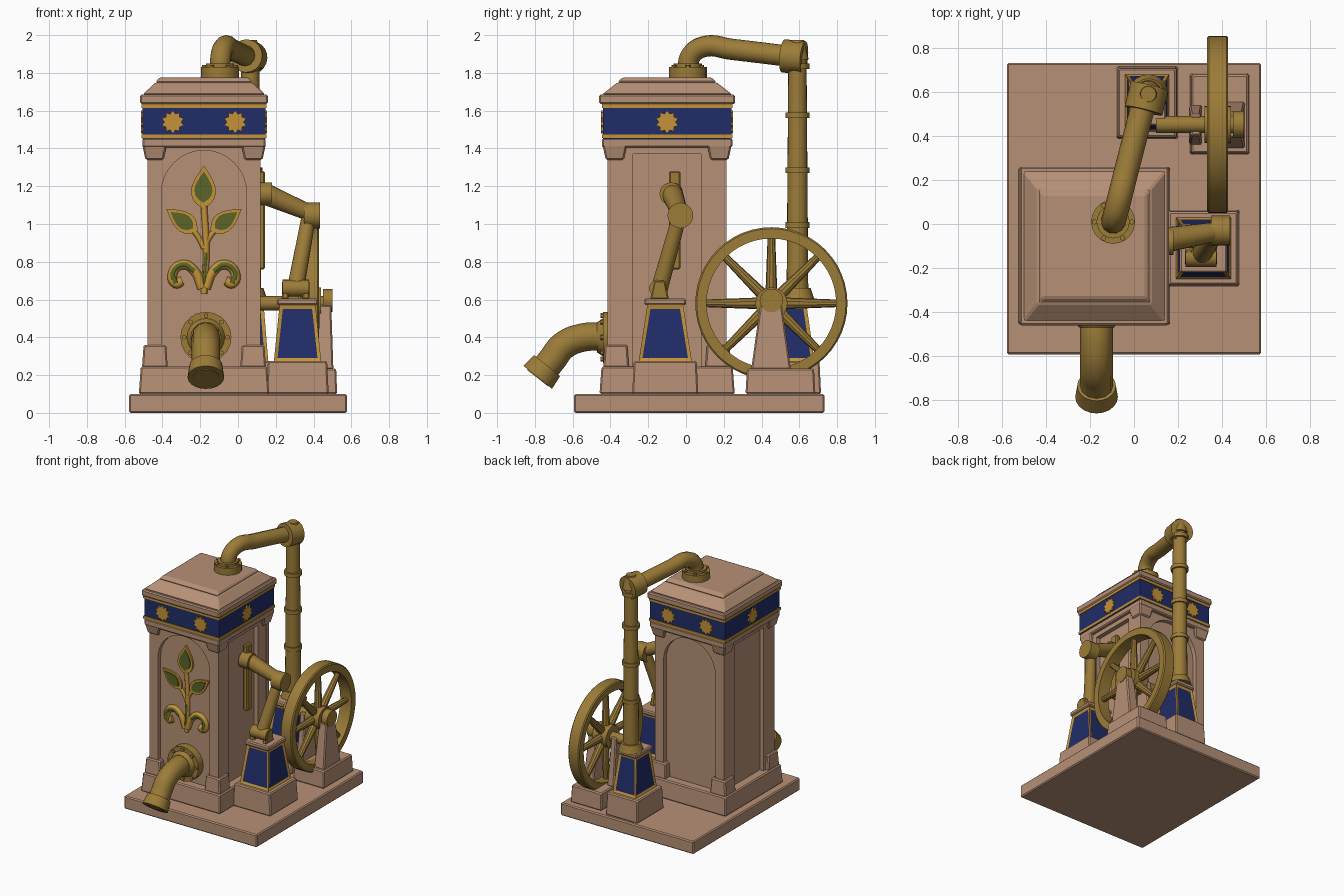
import bpy, bmesh
from math import sin, cos, pi, radians
from mathutils import Matrix, Vector

if "Cube" in bpy.data.objects:
    bpy.data.objects.remove(bpy.data.objects["Cube"])


def material(name, rgb):
    m = bpy.data.materials.new(name)
    m.use_nodes = True
    color = (*rgb, 1)
    m.diffuse_color = color
    bsdf = m.node_tree.nodes["Principled BSDF"]
    bsdf.inputs["Base Color"].default_value = color
    bsdf.inputs["Roughness"].default_value = 0.7
    return m


STONE = material("sandstone", (0.47, 0.28, 0.18))
BRASS = material("aged_brass", (0.33, 0.20, 0.04))
GILT = material("bright_gilt", (0.55, 0.29, 0.04))
BLUE = material("deep_blue", (0.015, 0.026, 0.14))
GREEN = material("leaf_green", (0.10, 0.13, 0.02))


def finish(name, bm, mats, bevel=0, smooth=False):
    bmesh.ops.recalc_face_normals(bm, faces=bm.faces)
    me = bpy.data.meshes.new(name)
    bm.to_mesh(me)
    bm.free()
    ob = bpy.data.objects.new(name, me)
    bpy.context.collection.objects.link(ob)
    for m in mats:
        me.materials.append(m)
    if bevel:
        mod = ob.modifiers.new("soft_edges", 'BEVEL')
        mod.width, mod.segments = bevel, 1
    if smooth:
        bpy.ops.object.select_all(action='DESELECT')
        ob.select_set(True)
        bpy.context.view_layer.objects.active = ob
        bpy.ops.object.shade_smooth_by_angle(angle=radians(35))
    return ob


def block(name, cx, cy, hx, hy, z0, z1, top=(1, 1), mat=STONE, bevel=0.008, panel=0):
    """Box or tapered block; panel insets a blue field into each side."""
    bm = bmesh.new()
    bmesh.ops.create_cube(bm, size=2)
    for v in bm.verts:
        up = v.co.z > 0
        v.co = (cx + v.co.x * hx * (top[0] if up else 1),
                cy + v.co.y * hy * (top[1] if up else 1), z1 if up else z0)
    if panel:
        bm.normal_update()
        sides = [f for f in bm.faces if abs(f.normal.z) < 0.7]
        bmesh.ops.inset_individual(bm, faces=sides, thickness=panel, depth=-0.006)
        for f in sides:
            f.material_index = 1
    return finish(name, bm, [mat, BLUE], bevel)


def rod(name, a, b, r, r2=None, mat=BRASS, seg=20):
    a, b = Vector(a), Vector(b)
    bm = bmesh.new()
    rot = (b - a).to_track_quat('Z', 'Y').to_matrix().to_4x4()
    bmesh.ops.create_cone(bm, cap_ends=True, segments=seg, radius1=r, radius2=r2 or r,
                          depth=(b - a).length, matrix=Matrix.Translation((a + b) / 2) @ rot)
    return finish(name, bm, [mat], 0, True)


def tube(name, pts, r, mat=BRASS, res=8):
    cu = bpy.data.curves.new(name, 'CURVE')
    cu.dimensions = '3D'
    cu.bevel_depth, cu.bevel_resolution, cu.use_fill_caps = r, 4, True
    sp = cu.splines.new('BEZIER')
    sp.bezier_points.add(len(pts) - 1)
    sp.resolution_u = res
    for bp, p in zip(sp.bezier_points, pts):
        bp.co = p
        bp.handle_left_type = bp.handle_right_type = 'AUTO'
    ob = bpy.data.objects.new(name, cu)
    bpy.context.collection.objects.link(ob)
    cu.materials.append(mat)
    return ob


def plate(name, pts, loc, turn, depth, mat):
    """Upright outline (sideways, up), facing the front before turning about z."""
    bm = bmesh.new()
    face = bm.faces.new([bm.verts.new((u, v, 0)) for u, v in pts])
    ext = bmesh.ops.extrude_face_region(bm, geom=[face])
    top = [g for g in ext["geom"] if isinstance(g, bmesh.types.BMVert)]
    bmesh.ops.translate(bm, verts=top, vec=(0, 0, depth))
    bm.transform(Matrix.Translation(loc) @ Matrix.Rotation(turn, 4, 'Z') @ Matrix.Rotation(pi / 2, 4, 'X'))
    return finish(name, bm, [mat])


CX, CY = -0.18, -0.10

# Base and stepped plinth
block("base_slab", 0, 0.07, 0.577, 0.662, 0, 0.10)
block("tower_plinth", CX, CY, 0.345, 0.358, 0.10, 0.245, (0.97, 0.97))
for sx in (-1, 1):
    for sy in (-1, 1):
        block("corner_footing", CX + sx * 0.26, CY + sy * 0.27, 0.068, 0.068, 0.24, 0.36, (0.88, 0.88))
        block("corner_capital", CX + sx * 0.262, CY + sy * 0.277, 0.048, 0.048, 1.34, 1.42, (1.35, 1.35))

# Tower core with arched and square recesses
block("tower_core", CX, CY, 0.265, 0.28, 0.1, 1.42, bevel=0)


def opening(half, inner, arch):
    out = [(-half, 0.24), (-half, 1.42), (half, 1.42), (half, 0.24), (inner, 0.24)]
    if arch:
        out += [(inner * cos(t * pi / 16), 1.165 + inner * sin(t * pi / 16)) for t in range(17)]
    else:
        out += [(inner, 1.37), (-inner, 1.37)]
    return out + [(-inner, 0.24)]


plate("front_arch", opening(0.30, 0.225, True), (CX, CY - 0.28, 0), 0, 0.035, STONE)
plate("back_arch", opening(0.30, 0.225, True), (CX, CY + 0.28, 0), pi, 0.035, STONE)
for side in (1, -1):
    plate("side_frame", opening(0.313, 0.18, False), (CX + side * 0.265, CY, 0), side * pi / 2, 0.034, STONE)

# Cornice, painted frieze and roof
block("cornice", CX, CY, 0.325, 0.345, 1.405, 1.455)
block("frieze", CX, CY, 0.325, 0.34, 1.45, 1.635, mat=BLUE, bevel=0)
for z in (1.455, 1.615):
    block("frieze_trim", CX, CY, 0.331, 0.346, z, z + 0.02, mat=GILT, bevel=0)
block("roof_eave", CX, CY, 0.338, 0.36, 1.635, 1.685)
block("roof_slope", CX, CY, 0.325, 0.345, 1.685, 1.75, (0.79, 0.76))
block("roof_cap", CX, CY, 0.257, 0.262, 1.75, 1.776, (0.92, 0.9))

# Sunburst emblems on the frieze
star = [((0.062 if i % 2 else 0.045) * cos(i * pi / 10), (0.062 if i % 2 else 0.045) * sin(i * pi / 10))
        for i in range(20)]
for x in (CX - 0.165, CX + 0.165):
    plate("emblem", star, (x, CY - 0.34, 1.54), 0, 0.009, GILT)
    plate("emblem", star, (x, CY + 0.34, 1.54), pi, 0.009, GILT)
for side in (1, -1):
    plate("emblem", star, (CX + side * 0.325, CY, 1.54), side * pi / 2, 0.009, GILT)

# Plant relief on the front panel
FY = CY - 0.28


def leaf(base, tip, width):
    b, t = Vector(base), Vector(tip)
    for name, s, d, m in (("leaf_edge", 1, 0.014, GILT), ("leaf", 0.72, 0.021, GREEN)):
        mid = (b + t) / 2
        axis = (t - b) * s
        n = Vector((-axis.y, axis.x)).normalized() * width * s
        shape = [(i / 8, sin(pi * (i / 8) ** 0.75)) for i in range(9)]
        pts = [mid + axis * (k - 0.5) + n * w for k, w in shape]
        pts += [mid + axis * (k - 0.5) - n * w for k, w in shape[-2:0:-1]]
        plate(name, pts, (0, FY, 0), 0, d, m)


leaf((-0.185, 1.08), (-0.18, 1.31), 0.066)
for s in (-1, 1):
    leaf((CX + s * 0.035, 0.96), (CX + s * 0.20, 1.08), 0.054)
    tube("leaf_stalk", [(CX, FY, 0.87), (CX + s * 0.03, FY, 0.93), (CX + s * 0.06, FY, 0.97)], 0.014, GILT)
    scroll = [(0.01, 0.66), (0.05, 0.75), (0.11, 0.785), (0.165, 0.74), (0.15, 0.685), (0.115, 0.70)]
    tube("scroll_edge", [(CX + s * u, FY, v) for u, v in scroll], 0.025, GILT)
    tube("scroll", [(CX + s * u, FY - 0.015, v) for u, v in scroll[1:-1]], 0.014, GREEN)
tube("stem", [(CX, FY, 0.63), (CX + 0.012, FY, 0.85), (CX, FY, 1.1)], 0.017, GILT)
tube("stem_core", [(CX, FY - 0.011, 0.68), (CX + 0.012, FY - 0.011, 0.85)], 0.009, GREEN)

# Water spout
SX = -0.17
rod("spout_flange", (SX, -0.38, 0.40), (SX, -0.44, 0.40), 0.135)
rod("spout_collar", (SX, -0.44, 0.40), (SX, -0.47, 0.40), 0.10, 0.08)
tube("spout_pipe", [(SX, -0.40, 0.40), (SX, -0.54, 0.40), (SX, -0.65, 0.355),
                    (SX, -0.71, 0.28), (SX, -0.755, 0.225)], 0.075)
rod("spout_lip", (SX, -0.735, 0.25), (SX, -0.785, 0.188), 0.088, 0.097)
rod("spout_mouth", (SX, -0.78, 0.194), (SX, -0.787, 0.185), 0.07)
for i in range(8):
    a = i * pi / 4
    bx, bz = SX + 0.115 * cos(a), 0.40 + 0.115 * sin(a)
    rod("flange_bolt", (bx, -0.43, bz), (bx, -0.452, bz), 0.013, seg=6)

# Painted pedestals for the linkage and the riser
for px, py, hx, hy in ((0.315, -0.11, 0.125, 0.14), (0.06, 0.55, 0.10, 0.13)):
    block("pedestal_foot", px, py, hx + 0.04, hy + 0.035, 0.10, 0.275, (0.95, 0.95))
    block("pedestal", px, py, hx, hy, 0.275, 0.57, (0.76, 0.68), GILT, 0, 0.026)
    block("pedestal_cap", px, py, hx * 0.86, hy * 0.79, 0.57, 0.605)

# Linkage: wall bracket, rocker arm and connecting rod
block("wall_bracket", 0.125, -0.06, 0.018, 0.03, 0.76, 1.28, mat=BRASS)
rod("rocker_pivot", (0.10, -0.08, 1.16), (0.18, -0.08, 1.16), 0.06)
rod("rocker_arm", (0.13, -0.075, 1.165), (0.40, -0.03, 1.05), 0.058, 0.042)
rod("elbow_joint", (0.35, -0.03, 1.045), (0.435, -0.03, 1.045), 0.068)
rod("connecting_rod", (0.375, -0.035, 1.04), (0.305, -0.14, 0.66), 0.038, 0.045)
rod("rod_foot", (0.235, -0.15, 0.66), (0.375, -0.15, 0.66), 0.045)
for x in (0.25, 0.36):
    block("foot_bracket", x, -0.14, 0.018, 0.05, 0.60, 0.70, (1, 0.6), BRASS)

# Flywheel with axle and stone bearing
WX, WY, WZ, WR = 0.38, 0.452, 0.58, 0.403
bm = bmesh.new()
ring = [bm.verts.new((WX + u, WY, WZ + r)) for u, r in
        ((-0.048, WR - 0.06), (-0.048, WR - 0.008), (-0.04, WR), (0.04, WR), (0.048, WR - 0.008), (0.048, WR - 0.06))]
edges = [bm.edges.new((ring[i - 1], ring[i])) for i in range(len(ring))]
bmesh.ops.spin(bm, geom=ring + edges, cent=(WX, WY, WZ), axis=(1, 0, 0), angle=2 * pi, steps=48)
bmesh.ops.remove_doubles(bm, verts=bm.verts, dist=0.0005)
finish("flywheel_rim", bm, [BRASS], 0, True)
for i in range(8):
    d = Vector((0, cos(i * pi / 4), sin(i * pi / 4)))
    c = Vector((WX, WY, WZ))
    rod("spoke", c + d * 0.04, c + d * (WR - 0.05), 0.032, 0.02, seg=10)
rod("hub", (WX - 0.06, WY, WZ), (WX + 0.06, WY, WZ), 0.085)
rod("axle", (0.10, WY, WZ), (0.48, WY, WZ), 0.038)
rod("hub_cap", (0.45, WY, WZ + 0.015), (0.50, WY, WZ + 0.015), 0.062)
block("bearing_foot", 0.39, 0.50, 0.135, 0.185, 0.10, 0.235, (0.96, 0.96))
block("bearing_post", 0.46, 0.45, 0.045, 0.105, 0.23, 0.57, (0.75, 0.55))
block("inner_bearing", 0.28, 0.45, 0.03, 0.09, 0.23, 0.60, (0.75, 0.55))

# Riser pipe, overhead pipe and roof inlet
RX, RY = 0.065, 0.59
rod("riser_pipe", (RX, RY, 0.58), (RX, RY, 1.90), 0.058, 0.048)
rod("riser_flange", (RX, RY, 0.60), (RX, RY, 0.66), 0.09, 0.07)
for z in (0.98, 1.27, 1.56, 1.82):
    rod("riser_collar", (RX, RY, z), (RX, RY, z + 0.03), 0.064)
tube("overhead_pipe", [(-0.095, 0.01, 1.80), (-0.09, 0.025, 1.89), (-0.07, 0.10, 1.94),
                       (-0.035, 0.24, 1.925), (0.05, 0.57, 1.885)], 0.056)
rod("overhead_joint", (0.043, 0.515, 1.89), (0.07, 0.625, 1.88), 0.088)
rod("riser_knob", (RX, RY, 1.87), (RX, RY, 1.975), 0.06, 0.035)
rod("roof_flange", (-0.095, 0.01, 1.77), (-0.095, 0.01, 1.83), 0.10)
rod("roof_collar", (-0.095, 0.01, 1.83), (-0.095, 0.01, 1.85), 0.075)
for i in range(6):
    bx, by = -0.095 + 0.085 * cos(i * pi / 3), 0.01 + 0.085 * sin(i * pi / 3)
    rod("roof_bolt", (bx, by, 1.825), (bx, by, 1.842), 0.013, seg=6)
